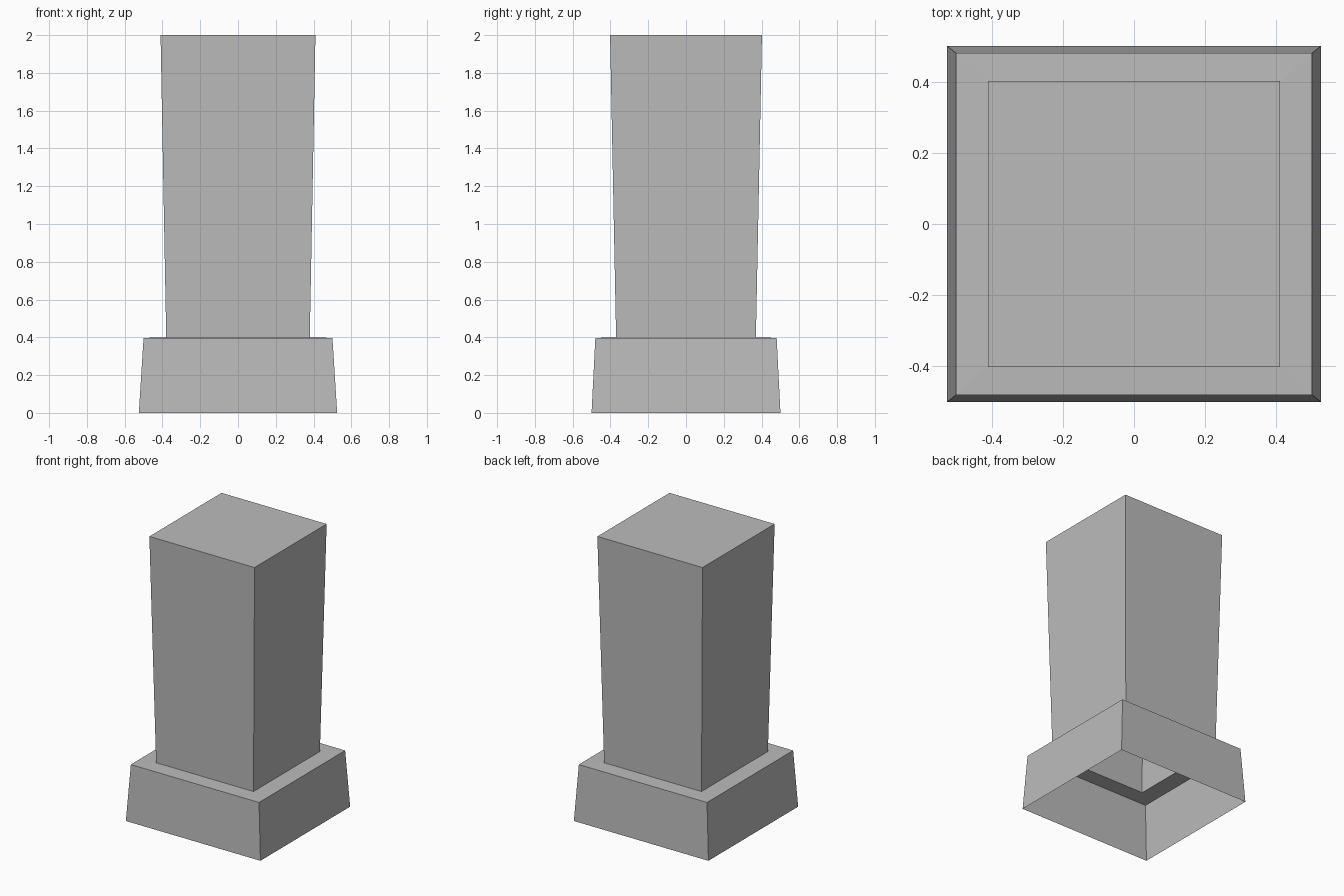
import bpy
import bmesh

cube = bpy.data.objects.get("Cube")
if cube:
    bpy.data.objects.remove(cube, do_unlink=True)

# Plain grey stone
stone = bpy.data.materials.new("grey_stone")
stone.use_nodes = True
grey = (0.5, 0.5, 0.5, 1)
stone.diffuse_color = grey
stone.node_tree.nodes["Principled BSDF"].inputs["Base Color"].default_value = grey


def shell(name, rings, capped):
    """Loft rectangular rings (half width, half depth, height) into an open-bottomed shell."""
    bm = bmesh.new()
    loops = [[bm.verts.new((sx * w, sy * d, z))
              for sx, sy in ((-1, -1), (1, -1), (1, 1), (-1, 1))]
             for w, d, z in rings]
    for low, high in zip(loops, loops[1:]):
        for i in range(4):
            j = (i + 1) % 4
            bm.faces.new((low[i], low[j], high[j], high[i]))
    if capped:
        bm.faces.new(loops[-1])
    mesh = bpy.data.meshes.new(name)
    bm.to_mesh(mesh)
    bm.free()
    mesh.materials.append(stone)
    obj = bpy.data.objects.new(name, mesh)
    bpy.context.collection.objects.link(obj)
    return obj


# Hollow plinth: sloping sides, then a ledge running in to the column
shell("plinth", [(0.525, 0.5, 0), (0.5, 0.48, 0.397), (0.38, 0.37, 0.4)], False)

# Hollow column, flaring slightly towards its closed top
shell("column", [(0.38, 0.37, 0.4), (0.41, 0.402, 2)], True)
